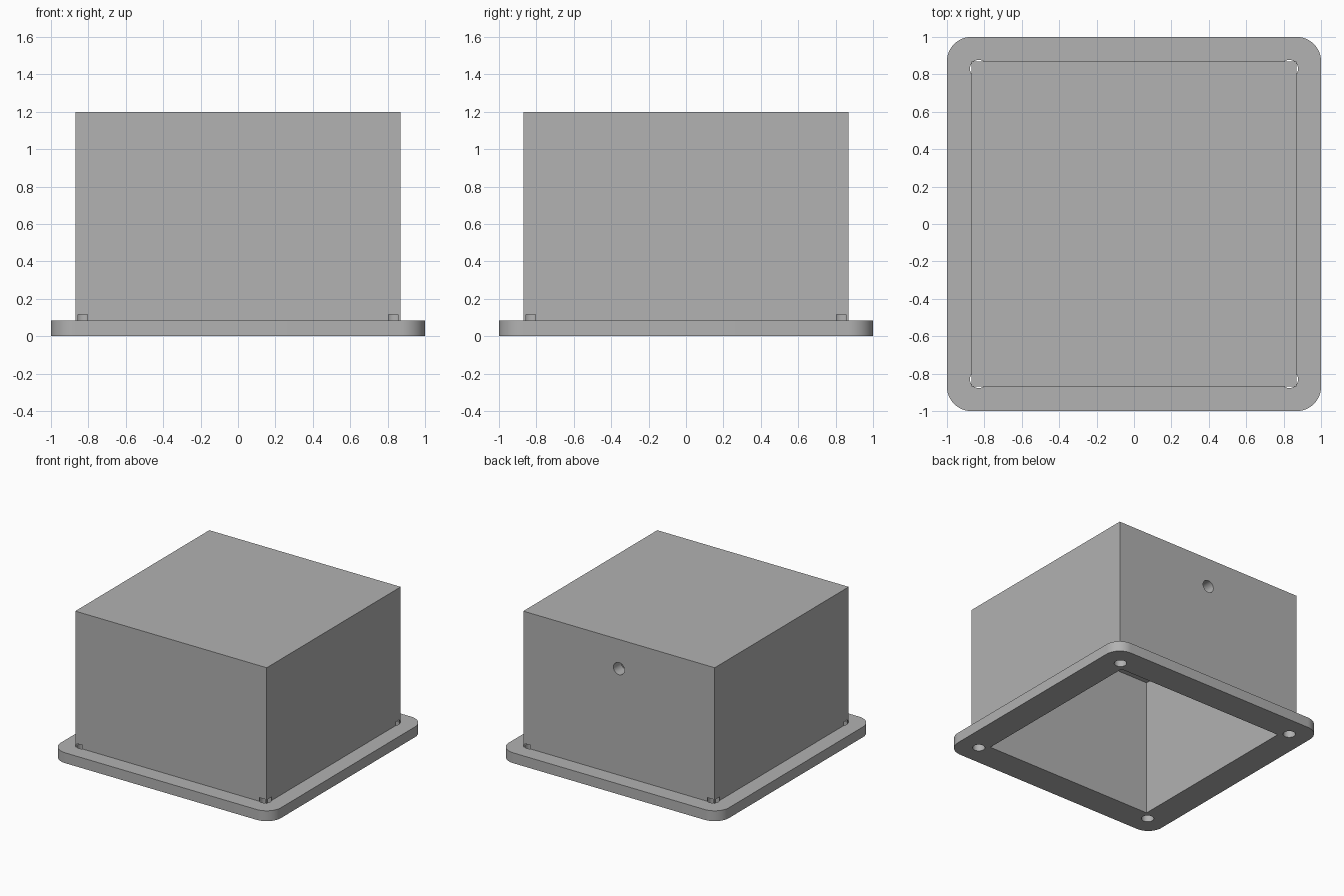
import bpy
import math

if "Cube" in bpy.data.objects:
    bpy.data.objects.remove(bpy.data.objects["Cube"])

# Main dimensions
FLANGE_TOP = 0.085
BOX_HALF, BOX_TOP = 0.87, 1.2
CAVITY_HALF, CAVITY_TOP = 0.768, 1.13
SCREW_POS, SCREW_R, SCREW_TOP = 0.83, 0.047, 0.115
CABLE_R, CABLE_Z = 0.05, 0.96

grey = bpy.data.materials.new("light_grey")
grey.use_nodes = True
grey.diffuse_color = (0.445, 0.445, 0.445, 1)
grey.node_tree.nodes["Principled BSDF"].inputs["Base Color"].default_value = grey.diffuse_color


def block(name, half, low, high):
    bpy.ops.mesh.primitive_cube_add(size=1, location=(0, 0, (low + high) / 2))
    obj = bpy.context.object
    obj.name = name
    obj.scale = (2 * half, 2 * half, high - low)
    bpy.ops.object.transform_apply(location=True, rotation=True, scale=True)
    obj.data.materials.append(grey)
    return obj


def rod(name, radius, length, location, rotation=(0, 0, 0)):
    bpy.ops.mesh.primitive_cylinder_add(vertices=40, radius=radius, depth=length,
                                        location=location, rotation=rotation)
    obj = bpy.context.object
    obj.name = name
    obj.data.materials.append(grey)
    return obj


def combine(target, other, operation):
    mod = target.modifiers.new("combine", "BOOLEAN")
    mod.operation = operation
    mod.solver = "EXACT"
    mod.object = other
    bpy.context.view_layer.objects.active = target
    bpy.ops.object.modifier_apply(modifier=mod.name)
    bpy.data.objects.remove(other)


# Base flange with rounded vertical corners
flange = block("flange", 1.0, 0, FLANGE_TOP)
weights = flange.data.attributes.new("bevel_weight_edge", "FLOAT", "EDGE")
for edge in flange.data.edges:
    a, b = (flange.data.vertices[i].co for i in edge.vertices)
    weights.data[edge.index].value = float(abs(a.z - b.z) > 0.01)
bevel = flange.modifiers.new("round_corners", "BEVEL")
bevel.limit_method = "WEIGHT"
bevel.width = 0.13
bevel.segments = 12
bpy.ops.object.modifier_apply(modifier=bevel.name)

# Box body joined to the flange, hollow and open underneath
housing = block("housing", BOX_HALF, FLANGE_TOP / 2, BOX_TOP)
combine(housing, flange, "UNION")
combine(housing, block("cavity", CAVITY_HALF, -0.2, CAVITY_TOP), "DIFFERENCE")

# Blind screw holes at the four corners, nicking the box walls
for sx in (-1, 1):
    for sy in (-1, 1):
        hole = rod("screw_hole", SCREW_R, SCREW_TOP + 0.2,
                   (sx * SCREW_POS, sy * SCREW_POS, (SCREW_TOP - 0.2) / 2))
        combine(housing, hole, "DIFFERENCE")

# Cable hole through the back wall
combine(housing, rod("cable_hole", CABLE_R, 0.4, (0, BOX_HALF, CABLE_Z),
                     (math.pi / 2, 0, 0)), "DIFFERENCE")

bpy.ops.object.select_all(action="DESELECT")
housing.select_set(True)
bpy.context.view_layer.objects.active = housing
bpy.ops.object.shade_smooth_by_angle(angle=math.radians(30))
